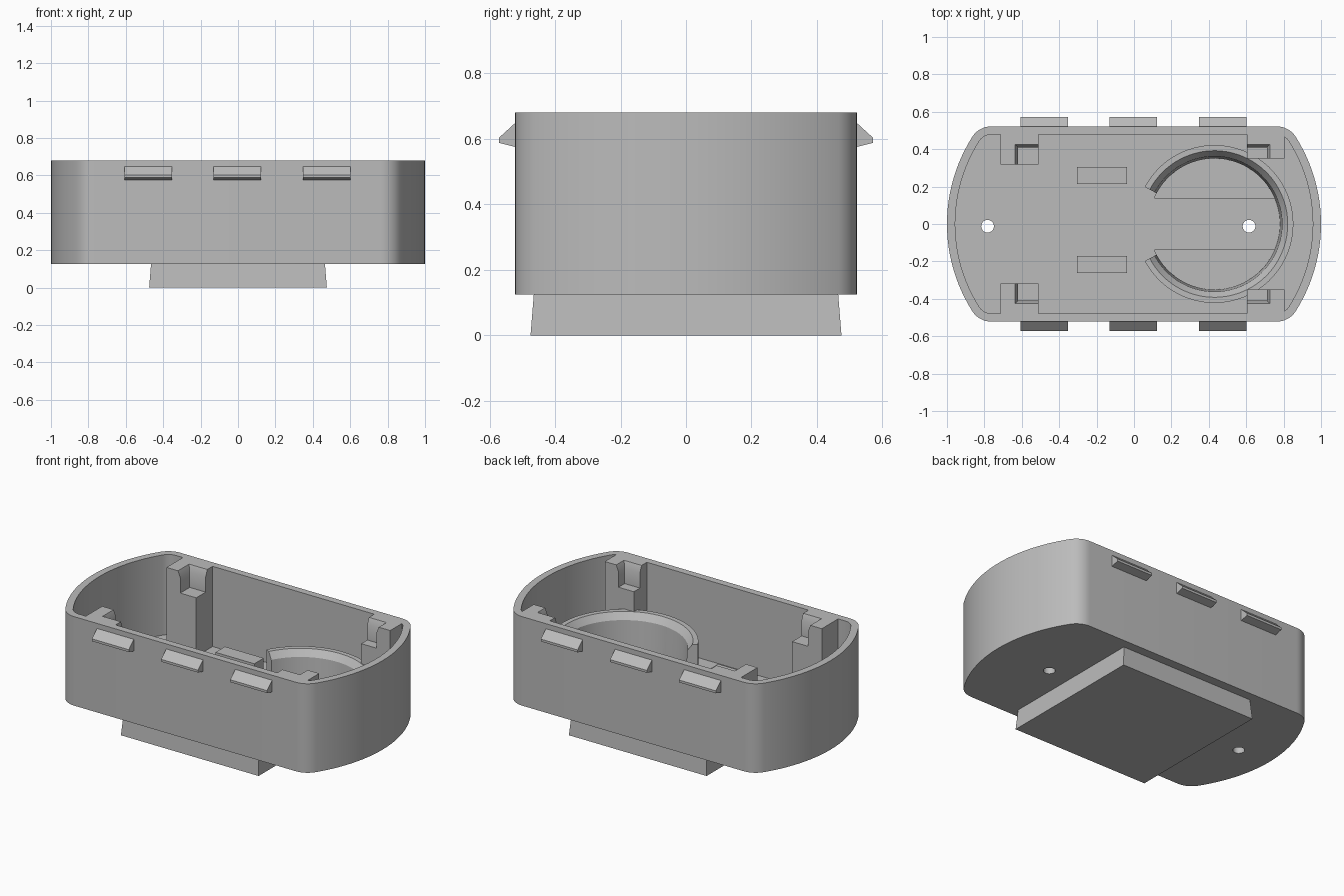
import bpy, bmesh
from math import sin, cos, pi, radians, atan2, sqrt

if "Cube" in bpy.data.objects:
    bpy.data.objects.remove(bpy.data.objects["Cube"], do_unlink=True)

grey = bpy.data.materials.new("matte grey")
grey.use_nodes = True
colour = (0.5, 0.5, 0.5, 1)
grey.diffuse_color = colour
grey.node_tree.nodes["Principled BSDF"].inputs["Base Color"].default_value = colour

BASE, FLOOR, TOP = 0.125, 0.18, 0.68
RING_X = 0.43


def loft(name, rings, wrap=False):
    """Skin equal-length loops of 3D points; cap the ends unless wrapped."""
    bm = bmesh.new()
    loops = [[bm.verts.new(p) for p in ring] for ring in rings]
    n = len(loops[0])
    for a, b in zip(loops, loops[1:]):
        for i in range(n):
            j = (i + 1) % n
            bm.faces.new((a[i], a[j], b[j], b[i]))
    bm.faces.new(loops[0][::-1])
    bm.faces.new(loops[-1])
    bmesh.ops.recalc_face_normals(bm, faces=bm.faces)
    mesh = bpy.data.meshes.new(name)
    bm.to_mesh(mesh)
    bm.free()
    mesh.materials.append(grey)
    obj = bpy.data.objects.new(name, mesh)
    bpy.context.collection.objects.link(obj)
    return obj


def prism(name, pts, z0, z1):
    return loft(name, [[(x, y, z) for x, y in pts] for z in (z0, z1)])


def rect(x0, x1, y0, y1):
    return [(x0, y0), (x1, y0), (x1, y1), (x0, y1)]


def combine(obj, other, operation):
    """Boolean with a helper object, which is then removed."""
    other.hide_render = True
    mod = obj.modifiers.new("bool", "BOOLEAN")
    mod.operation, mod.object, mod.solver = operation, other, "EXACT"
    bpy.context.view_layer.objects.active = obj
    bpy.ops.object.modifier_apply(modifier=mod.name)
    bpy.data.objects.remove(other, do_unlink=True)


def arc(cx, cy, r, a0, a1, n):
    return [(cx + r * cos(a0 + (a1 - a0) * i / n),
             cy + r * sin(a0 + (a1 - a0) * i / n)) for i in range(n + 1)]


def outline(inset):
    """Straight sides, rounded corners and broad bowed ends."""
    big, small, half = 0.87, 0.12, 0.522
    cx, cy = 1 - big, half - small
    fx = cx + sqrt((big - small) ** 2 - cy ** 2)
    a = atan2(cy, fx - cx)
    end = arc(fx, -cy, small - inset, -pi / 2, -a, 8)
    end += arc(cx, 0, big - inset, -a, a, 24)[1:-1]
    end += arc(fx, cy, small - inset, a, pi / 2, 8)
    return end + [(-x, -y) for x, y in end]


# Hollow shell
shell = prism("shell", outline(0), BASE, TOP)
combine(shell, prism("cavity", outline(0.044), FLOOR, TOP + 0.1), "DIFFERENCE")


def corner_post(x0, x1, nx, y_in, side, open_dir):
    """Post with a notch open towards the middle, chamfered at its mouth."""
    def block(name, a, b, c, d, z0, z1):
        return prism(name, rect(a, b, c * side, d * side), z0, z1)

    post = block("post", x0, x1, y_in, 0.5, FLOOR - 0.02, TOP)
    mid = nx + 0.3 * open_dir
    inner = nx + 0.016 * open_dir
    combine(post, block("notch", inner, mid, 0.1, 0.41, 0.545, 0.8), "DIFFERENCE")
    rings = [[(x, y * side, z) for x, y in rect(e, mid, 0.1, w)]
             for e, w, z in ((inner, 0.41, 0.64), (nx, 0.426, TOP),
                             (nx, 0.426, 0.8))]
    combine(post, loft("lead_in", rings), "DIFFERENCE")
    return post


for side in (1, -1):
    combine(shell, corner_post(-0.715, -0.51, -0.636, 0.317, side, 1), "UNION")
    combine(shell, corner_post(0.605, 0.805, 0.726, 0.35, side, -1), "UNION")

# Sunken floor segments inside the ring
chord = 0.14
for side in (1, -1):
    r = 0.35
    a = atan2(chord, sqrt(r * r - chord * chord))
    seg = [(x, y * side) for x, y in arc(RING_X, 0, r, a, pi - a, 40)]
    combine(shell, prism("pocket", seg, 0.145, FLOOR + 0.1), "DIFFERENCE")

# Two screw holes through the floor
for x in (-0.783, 0.615):
    hole = arc(x, -0.012, 0.034, 0, 2 * pi, 24)[:-1]
    combine(shell, prism("hole", hole, 0, 0.3), "DIFFERENCE")

# Open ring with a bevelled inner lip
profile = [(0.35, 0.17), (0.422, 0.17), (0.422, 0.42), (0.392, 0.42), (0.362, 0.38)]
steps, sweep = 72, radians(152)
rings = []
for i in range(steps + 1):
    t = -sweep + 2 * sweep * i / steps
    rings.append([(RING_X + r * cos(t), r * sin(t), z) for r, z in profile])
ring = loft("open_ring", rings)

# Floor blocks
blocks = [prism(name, rect(-0.305, -0.037, y, y + 0.093), FLOOR - 0.01, 0.3)
          for name, y in (("back_block", 0.213), ("front_block", -0.263))]

# Tapered pedestal under the shell
pedestal = loft("pedestal", [[(x, y, z) for x, y in rect(-h, h, -h, h)]
                             for h, z in ((0.475, 0), (0.465, BASE))])

# Snap clips along both long sides
clip_profile = [(0.515, 0.655), (0.572, 0.603), (0.572, 0.588), (0.515, 0.574)]
clips = []
for side, label in ((-1, "front"), (1, "back")):
    for i, x in enumerate((-0.48, -0.003, 0.474)):
        ends = [[(x + dx, side * y, z) for y, z in clip_profile]
                for dx in (-0.127, 0.127)]
        clips.append(loft(f"{label}_clip_{i + 1}", ends))

# Smooth the curved walls, keep the hard edges
for obj in [shell, ring, pedestal] + blocks + clips:
    bpy.ops.object.select_all(action="DESELECT")
    obj.select_set(True)
    bpy.context.view_layer.objects.active = obj
    bpy.ops.object.shade_smooth_by_angle(angle=radians(30))
